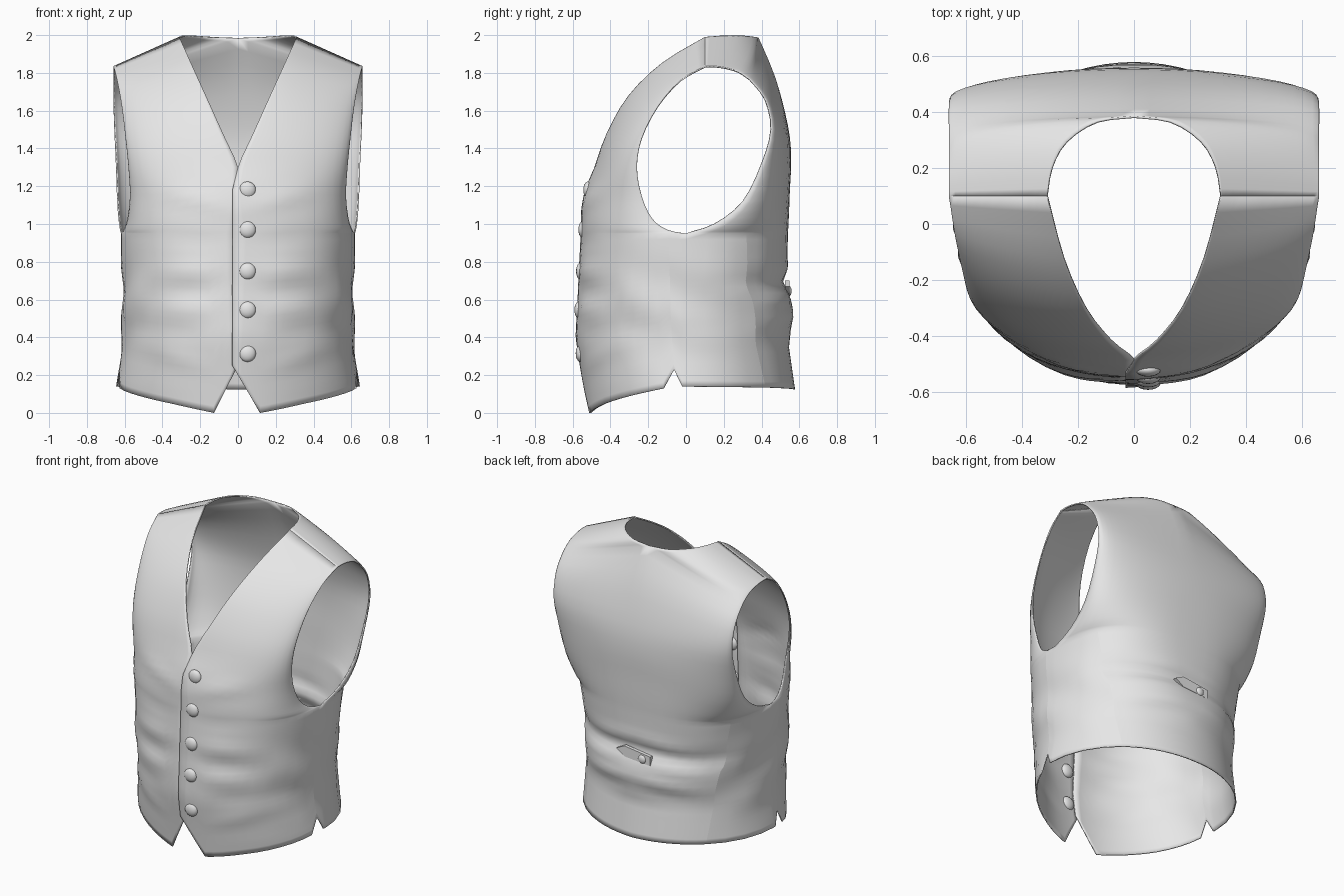
import bpy, bmesh, math
from mathutils import Vector

if "Cube" in bpy.data.objects:
    bpy.data.objects.remove(bpy.data.objects["Cube"])

grey = bpy.data.materials.new("cloth_grey")
grey.diffuse_color = (0.8, 0.8, 0.8, 1)
grey.use_nodes = True
grey.node_tree.nodes["Principled BSDF"].inputs["Base Color"].default_value = grey.diffuse_color

# Column angles: 0 = centre front, 90 = side, 180 = centre back
FRONT = [0, 4, 8, 12.6, 17, 22, 28, 34.7, 41, 48, 55, 62, 69, 76.4, 83, 87.6, 90]
BACK = [90, 97, 105, 113, 120, 128, 136, 144, 152, 160, 167, 174, 180]
SEAMS = (83, 120)
CHEST = 0.95

# Height tables for the body below the armholes, and the hem by angle
HEM = [(0, .25), (12.6, 0), (34.7, .05), (55, .09), (76.4, .13), (83, .23),
       (87.6, .14), (90, .14), (180, .125)]
WIDTH = [(0, .645), (.14, .645), (.3, .622), (.45, .61), (.7, .615), (.95, .62)]
DEPTH_F = [(0, .52), (.2, .545), (.4, .575), (.6, .565), (.8, .555), (.95, .548)]
DEPTH_B = [(.12, .578), (.35, .545), (.5, .565), (.6, .553), (.69, .508), (.78, .535), (.95, .54)]
ROUND_F = [(0, 1.88), (.3, 1.98), (.5, 2.15), (.95, 2.35)]
ROUND_B = [(.12, 2.0), (.5, 2.1), (.7, 2.25), (.95, 2.65)]

# Upper panels: inner edge (x, y, z, roundness) and armhole edge (x, y, z)
FRONT_IN = [(0, -.548, .95, 2.35), (0, -.547, 1.0, 2.2), (0, -.543, 1.08, 2.05),
            (0, -.525, 1.18, 1.9), (0, -.485, 1.3, 1.8), (.08, -.42, 1.48, 1.6),
            (.17, -.305, 1.68, 1.4), (.25, -.125, 1.855, 1.25), (.31, .1, 1.99, 1)]
FRONT_OUT = [(.62, 0, .95), (.605, -.1, .97), (.585, -.18, 1.03), (.572, -.235, 1.15),
             (.58, -.26, 1.3), (.595, -.235, 1.45), (.615, -.15, 1.62),
             (.64, -.03, 1.76), (.66, .1, 1.835)]
BACK_IN = [(0, .54, .95, 2.65), (0, .545, 1.05, 2.5), (0, .55, 1.18, 2.3),
           (0, .557, 1.35, 2.1), (0, .54, 1.52, 2.0), (0, .475, 1.77, 1.9),
           (0, .385, 1.985, 1.8), (.13, .368, 1.99, 1.65), (.24, .295, 1.998, 1.45),
           (.293, .2, 1.998, 1.2), (.31, .1, 1.99, 1)]
BACK_OUT = [(.62, 0, .95), (.63, .15, 1.0), (.64, .3, 1.12), (.647, .4, 1.32),
            (.655, .45, 1.5), (.66, .42, 1.66), (.66, .34, 1.765), (.66, .28, 1.805),
            (.66, .22, 1.825), (.66, .16, 1.835), (.66, .1, 1.835)]
COLLAR = 6      # path point where the back neckline begins


def lerp_table(table, v):
    for (a, p), (b, q) in zip(table, table[1:]):
        if v <= b:
            return p + (q - p) * max(0, (v - a) / (b - a))
    return table[-1][1]


def smooth_path(pts, steps=3):
    """Smooth curve through the points, with extra rows between them."""
    out = []
    for i in range(len(pts) - 1):
        p = [Vector(pts[min(max(k, 0), len(pts) - 1)]) for k in (i - 1, i, i + 1, i + 2)]
        for s in range(steps):
            t = s / steps
            out.append(0.5 * (2 * p[1] + (p[2] - p[0]) * t
                              + (2 * p[0] - 5 * p[1] + 4 * p[2] - p[3]) * t * t
                              + (3 * p[1] - p[0] - 3 * p[2] + p[3]) * t ** 3))
    return out + [Vector(pts[-1])]


def corner_path(pts):
    """Smooth path with a corner where the neckline begins."""
    return smooth_path(pts[:COLLAR + 1]) + smooth_path(pts[COLLAR:])[1:]


def arc(inner, outer, n, deg):
    """Rounded quarter section between the inner edge and the outer edge."""
    a = abs(math.sin(math.radians(deg))) ** (2 / n)
    b = abs(math.cos(math.radians(deg))) ** (2 / n)
    if deg in (0, 180):
        a = 0.0
    if deg == 90:
        b = 0.0
    x0 = max(0, inner[0])
    return Vector((x0 + (outer[0] - x0) * a,
                   outer[1] + (inner[1] - outer[1]) * b,
                   inner[2] + (outer[2] - inner[2]) * a))


def bump(v, centre, size):
    return math.exp(-((v - centre) / size) ** 2)


# Cloth folds: (x, z, length, slope, height)
FOLDS_F = [(.25, 1.14, .16, .25, .012), (.25, .92, .15, .1, -.007), (.26, .75, .15, 0, .012),
           (.27, .64, .16, 0, -.01), (.27, .55, .15, 0, .01), (.3, .42, .15, .1, -.009),
           (.35, .3, .15, .3, .01)]
FOLDS_B = [(.2, .74, .25, -.1, .014), (.2, .62, .3, -.2, .01), (.15, .52, .25, -.15, .01),
           (.25, .42, .2, -.1, -.01)]


def drape(p, side):
    """Add the folds, then lap the front edge of one half over the other."""
    q = p.copy()
    for sign, folds in ((-1, FOLDS_F), (1, FOLDS_B)):
        if p.y * sign > .05:
            for x, z, length, slope, h in folds:
                d = h * bump(p.x, x, length) * bump(p.z, z + slope * (p.x - x), .045)
                q.y += sign * d
    if p.x > .5 and p.z < .95:
        q.x += .01 * math.sin(p.z * 17 + p.y * 9) * bump(p.z, .55, .25)
    if side > 0 and p.y < -.3 and p.z < 1.3:
        k = min(1, (1.3 - p.z) / .12)
        q.x -= .03 * k * max(0, 1 - p.x / .2)
        q.y -= .01 * k * max(0, 1 - p.x / .3)
    q.x *= side
    return q


def add_grid(bm, rows, angles, side, seams=()):
    grid = [[bm.verts.new(drape(p, side)) for p in row] for row in rows]
    for r in range(len(grid) - 1):
        for c in range(len(angles) - 1):
            quad = [grid[r][c], grid[r][c + 1], grid[r + 1][c + 1], grid[r + 1][c]]
            bm.faces.new(quad if side > 0 else quad[::-1]).smooth = True
    for c, a in enumerate(angles):
        if a in seams:
            for r in range(len(grid) - 1):
                bm.edges.get((grid[r][c], grid[r + 1][c])).smooth = False


def lower_rows(angles, depth, sign, rounding, count=26):
    rows = []
    for r in range(count + 1):
        row = []
        for a in angles:
            hem = lerp_table(HEM, a)
            z = hem + (CHEST - hem) * r / count
            # the back side seam leans backwards towards the hem
            lean = min((a - 90) / 30, (180 - a) / 60) if a > 90 else 0
            row.append(arc((0, sign * lerp_table(depth, z), z), (lerp_table(WIDTH, z), 0, z),
                           lerp_table(rounding, z), a + 17 * lean * (1 - r / count)))
        rows.append(row)
    return rows


def upper_rows(angles, inner, outer):
    return [[arc(i, o, i[3], a) for a in angles] for i, o in zip(inner, outer)]


def finish(name, bm):
    mesh = bpy.data.meshes.new(name)
    bm.to_mesh(mesh)
    bm.free()
    mesh.materials.append(grey)
    obj = bpy.data.objects.new(name, mesh)
    bpy.context.collection.objects.link(obj)
    return obj


# Waistcoat body: both halves, lower body and upper panels
bm = bmesh.new()
for side in (1, -1):
    add_grid(bm, lower_rows(FRONT, DEPTH_F, -1, ROUND_F), FRONT, side, SEAMS)
    add_grid(bm, lower_rows(BACK, DEPTH_B, 1, ROUND_B), BACK, side, SEAMS)
    add_grid(bm, upper_rows(FRONT, smooth_path(FRONT_IN), smooth_path(FRONT_OUT)), FRONT, side)
    add_grid(bm, upper_rows(BACK, corner_path(BACK_IN), corner_path(BACK_OUT)), BACK, side)
bmesh.ops.remove_doubles(bm, verts=bm.verts[:], dist=0.0008)
body = finish("waistcoat_body", bm)
solid = body.modifiers.new("cloth_thickness", 'SOLIDIFY')
solid.thickness = 0.008
solid.offset = -1


def dome(name, loc, scale):
    bm = bmesh.new()
    bmesh.ops.create_uvsphere(bm, u_segments=16, v_segments=10, radius=1)
    for v in bm.verts:
        v.co = Vector(loc) + Vector(v.co[k] * scale[k] for k in range(3))
    for f in bm.faces:
        f.smooth = True
    finish(name, bm)


# Front buttons
for z, y in ((1.18, -.52), (.97, -.546), (.75, -.558), (.545, -.567), (.315, -.56)):
    dome("button", (.05, y, z), (.045, .024, .045))

# Back cinch strap with a pointed end, and its fastener
bm = bmesh.new()
outline = [(-.12, .615), (.07, .63), (.13, .67), (.07, .70), (-.12, .675)]
loop = [bm.verts.new((x, .525, z)) for x, z in outline]
face = bm.faces.new(loop)
out = bmesh.ops.extrude_face_region(bm, geom=[face])
bmesh.ops.translate(bm, vec=(0, .022, 0),
                    verts=[g for g in out["geom"] if isinstance(g, bmesh.types.BMVert)])
bmesh.ops.recalc_face_normals(bm, faces=bm.faces[:])
finish("back_strap", bm)
dome("strap_fastener", (-.06, .545, .645), (.028, .014, .028))
